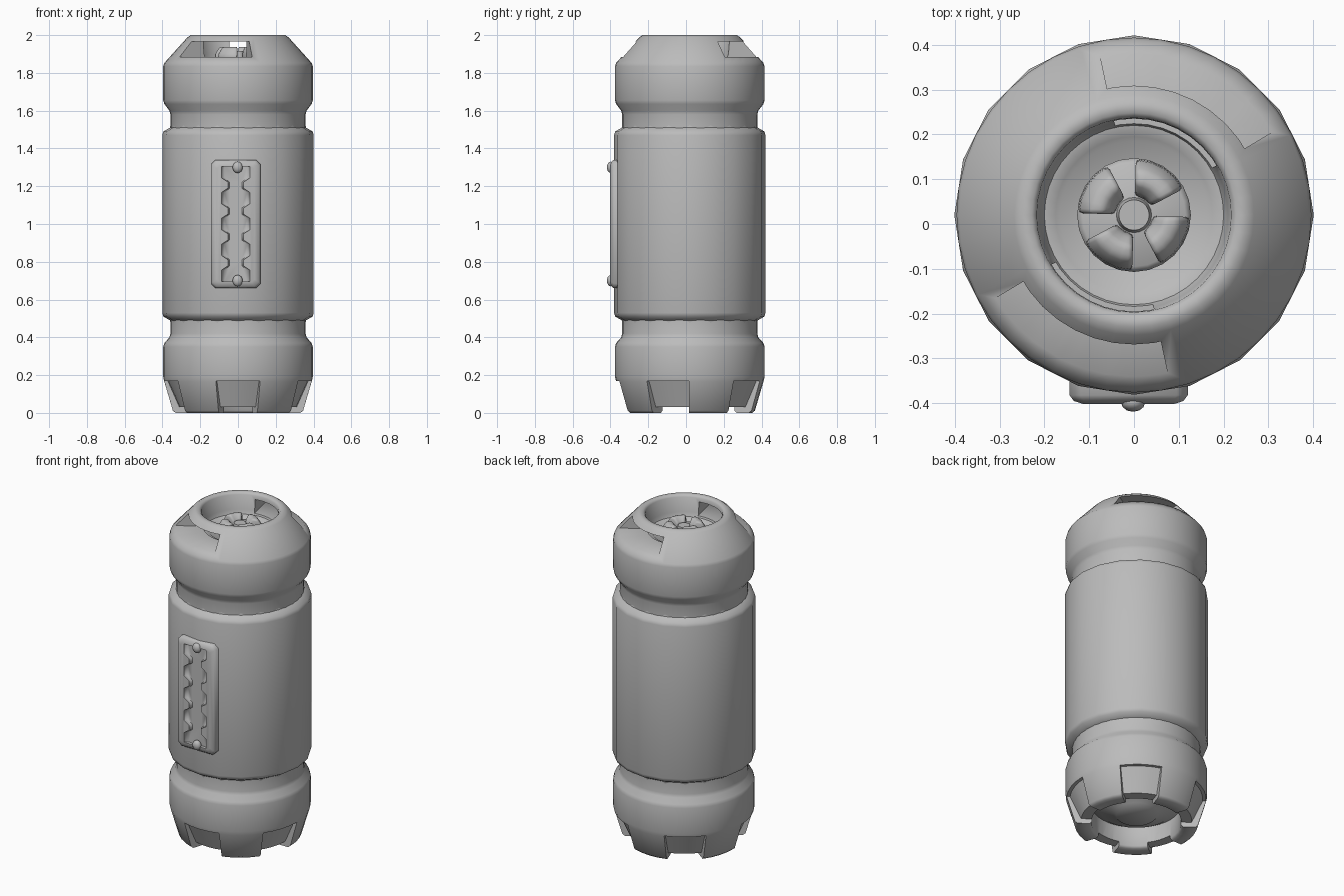
import bpy, bmesh
from math import radians, cos, sin, tau

cube = bpy.data.objects.get("Cube")
if cube:
    bpy.data.objects.remove(cube, do_unlink=True)

CY = 0.02  # the cylinder axis sits slightly behind the centre

grey = bpy.data.materials.new("plain_grey")
grey.use_nodes = True
grey.diffuse_color = (0.5, 0.5, 0.5, 1)
grey.node_tree.nodes["Principled BSDF"].inputs["Base Color"].default_value = (0.5, 0.5, 0.5, 1)


def finish(name, bm):
    bmesh.ops.remove_doubles(bm, verts=bm.verts, dist=1e-5)
    bmesh.ops.recalc_face_normals(bm, faces=bm.faces)
    mesh = bpy.data.meshes.new(name)
    bm.to_mesh(mesh)
    bm.free()
    mesh.materials.append(grey)
    ob = bpy.data.objects.new(name, mesh)
    bpy.context.collection.objects.link(ob)
    return ob


def skin(name, rings, loop_rings, loop_points, caps):
    """Join rows of points with quads, optionally closing either direction."""
    bm = bmesh.new()
    rows = [[bm.verts.new(p) for p in ring] for ring in rings]
    n, m = len(rows), len(rows[0])
    for i in range(n if loop_rings else n - 1):
        for j in range(m if loop_points else m - 1):
            a, b = rows[i], rows[(i + 1) % n]
            k = (j + 1) % m
            bm.faces.new((a[j], a[k], b[k], b[j]))
    if caps:
        bm.faces.new(rows[0])
        bm.faces.new(rows[-1])
    return finish(name, bm)


def turned(angle, profile):
    return [(r * cos(angle), CY + r * sin(angle), z) for r, z in profile]


def lathe(name, profile, sides):
    """Solid of revolution; the profile starts and ends on the axis."""
    return skin(name, [turned(tau * i / sides, profile) for i in range(sides)], True, False, False)


def sector(name, profile, start, end, steps):
    """Closed profile swept through part of a turn."""
    angles = [radians(start + (end - start) * i / steps) for i in range(steps + 1)]
    return skin(name, [turned(a, profile) for a in angles], False, True, True)


def prism(name, sections):
    """Stack of (outline in x-z, y) sections."""
    rings = [[(x, y, z) for x, z in outline] for outline, y in sections]
    return skin(name, rings, False, True, True)


def apply_modifier(ob, mod):
    bpy.context.view_layer.objects.active = ob
    bpy.ops.object.modifier_apply(modifier=mod.name)


def cut(ob, cutter):
    mod = ob.modifiers.new("cut", 'BOOLEAN')
    mod.operation = 'DIFFERENCE'
    mod.solver = 'EXACT'
    mod.object = cutter
    apply_modifier(ob, mod)
    bpy.data.objects.remove(cutter, do_unlink=True)


def soften(ob, width):
    mod = ob.modifiers.new("soft_edges", 'BEVEL')
    mod.width = width
    mod.segments = 2
    mod.limit_method = 'ANGLE'
    apply_modifier(ob, mod)


# Main barrel between the two grooves
barrel = lathe("barrel", [(0, .46), (.355, .46), (.36, .49), (.395, .51), (.401, .53),
                          (.401, 1.47), (.395, 1.49), (.36, 1.51), (.355, 1.54), (0, 1.54)], 20)

# Lower cap with hollow base and domed underside
base = lathe("lower_cap", [(0, .06), (.11, .06), (.125, .075), (.2, .1), (.25, .13), (.25, .012),
                           (.262, 0), (.33, 0), (.345, .012), (.39, .165), (.396, .19),
                           (.396, .35), (.39, .37), (.363, .4), (.358, .42), (.358, .5), (0, .5)], 40)

# Five notches leave five feet
notch = [(.5, .17), (.372, .17), (.31, .03), (.2, .03), (.2, -.05), (.5, -.05)]
for i in range(5):
    middle = -90 + 72 * i
    cut(base, sector("notch_cutter", notch, middle - 17.5, middle + 17.5, 4))

# Upper cap with shoulder, rim and valve well
top = lathe("upper_cap", [(0, 1.5), (.358, 1.5), (.358, 1.58), (.363, 1.6), (.39, 1.635),
                          (.396, 1.655), (.396, 1.835), (.39, 1.853), (.268, 1.988), (.25, 2),
                          (.228, 2), (.217, 1.988), (.21, 1.9), (.2, 1.875), (.175, 1.87),
                          (.165, 1.86), (0, 1.86)], 40)

# Two hand slots under the rim
slot = [(.19, 1.885), (.46, 1.885), (.46, 1.965), (.19, 1.965)]
for start in (-149, 31):
    cut(top, sector("slot_cutter", slot, start, start + 71, 10))

# Valve wheel: hub, disc and four lobes
lathe("valve_disc", [(0, 1.85), (.127, 1.85), (.127, 1.875), (.115, 1.885), (0, 1.885)], 24)
lathe("valve_hub", [(0, 1.87), (.042, 1.87), (.034, 1.915), (0, 1.915)], 20)
lobe = [(.04, 1.87), (.126, 1.87), (.122, 1.9), (.1, 1.935), (.07, 1.94), (.045, 1.91)]
for i in range(4):
    soften(sector("valve_lobe", lobe, 28 + 90 * i, 88 + 90 * i, 4), .01)

# Gauge plate on the front
PX = -.012


def plate_outline(w, h, c):
    corners = [(w, h - c), (w - c, h), (c - w, h), (-w, h - c),
               (-w, c - h), (c - w, -h), (w - c, -h), (w, c - h)]
    return [(PX + x, 1 + z) for x, z in corners]


wide = plate_outline(.132, .34, .025)
plate = prism("gauge_plate", [(wide, -.33), (wide, -.382), (plate_outline(.122, .33, .022), -.395),
                              (plate_outline(.1, .308, .015), -.402)])

# Toothed window in the plate
edge = []
for k in range(5):
    z = 1 + (k - 2) * .137
    edge += [(.075, z - .03), (.075, z + .03)]
    if k < 4:
        edge += [(.04, z + .053), (.04, z + .084)]
window = [(PX + x, z) for x, z in edge] + [(PX - x, z) for x, z in reversed(edge)]
narrow = [(PX + (x - PX) * .8, z) for x, z in window]
cut(plate, prism("window_cutter", [(narrow, -.382), (window, -.396), (window, -.45)]))

# Small studs at the ends of the window
for z in (.7, 1.3):
    bpy.ops.mesh.primitive_uv_sphere_add(segments=12, ring_count=8, radius=.03, location=(PX + .01, -.398, z))
    stud = bpy.context.object
    stud.name = "gauge_stud"
    stud.scale = (.9, .7, 1)
    stud.data.materials.append(grey)

# Smooth shading with crisp corners
bpy.ops.object.select_all(action='SELECT')
for ob in bpy.context.selected_objects:
    if ob.type != 'MESH':
        ob.select_set(False)
bpy.context.view_layer.objects.active = barrel
bpy.ops.object.shade_smooth_by_angle(angle=radians(50))
